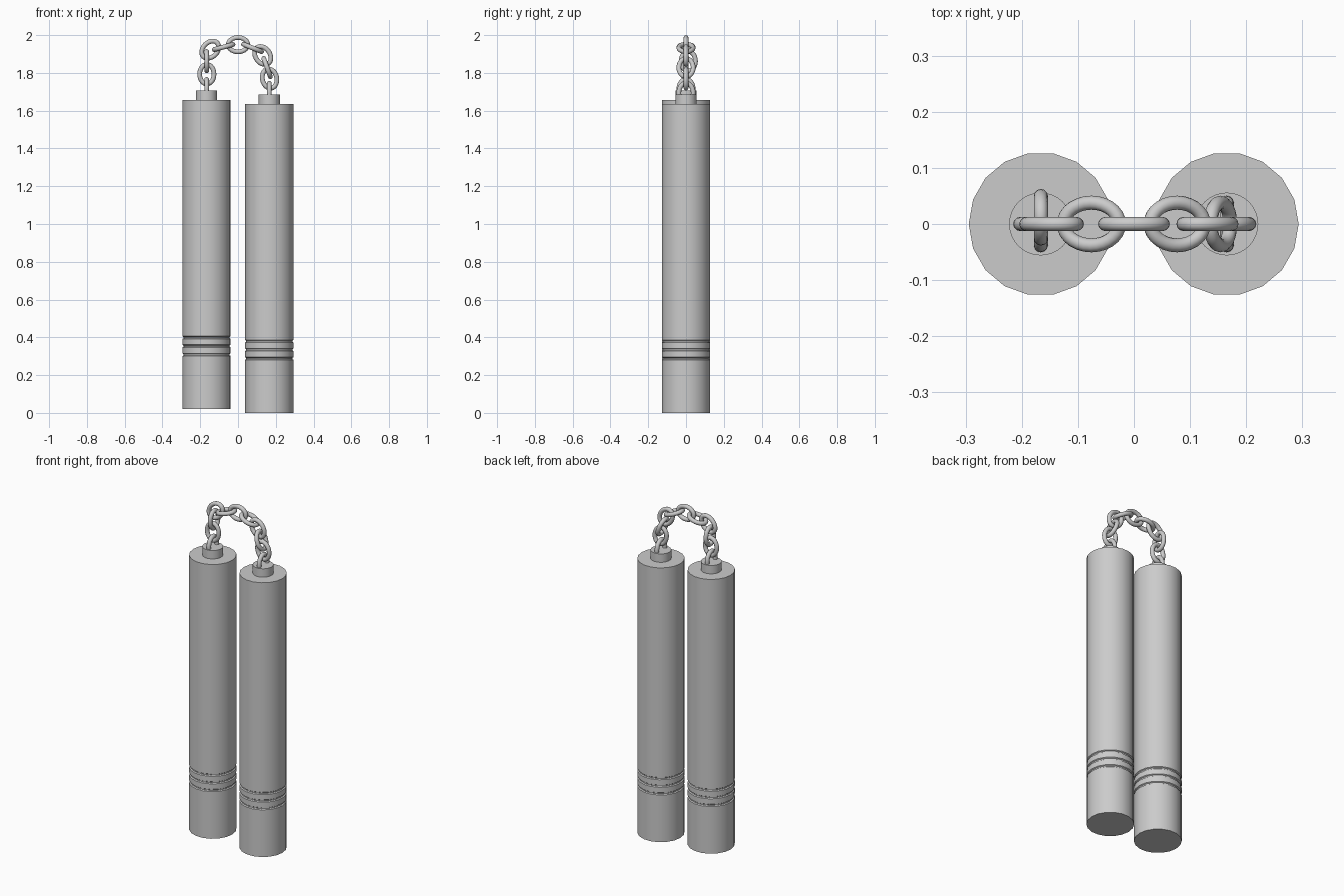
import bpy, bmesh
from math import cos, sin, pi, radians, hypot

if "Cube" in bpy.data.objects:
    bpy.data.objects.remove(bpy.data.objects["Cube"])


def lathe(name, profile, sides, x, z):
    """Revolve an (r, z) profile around the vertical axis and cap both ends."""
    bm = bmesh.new()
    rings = [[bm.verts.new((r * cos(2 * pi * i / sides), r * sin(2 * pi * i / sides), h))
              for i in range(sides)] for r, h in profile]
    for a, b in zip(rings, rings[1:]):
        for i in range(sides):
            j = (i + 1) % sides
            bm.faces.new((a[i], a[j], b[j], b[i]))
    bm.faces.new(rings[0][::-1])
    bm.faces.new(rings[-1])
    mesh = bpy.data.meshes.new(name)
    bm.to_mesh(mesh)
    bm.free()
    ob = bpy.data.objects.new(name, mesh)
    bpy.context.collection.objects.link(ob)
    ob.location = (x, 0, z)
    smooth(ob)


def smooth(ob):
    bpy.ops.object.select_all(action='DESELECT')
    ob.select_set(True)
    bpy.context.view_layer.objects.active = ob
    bpy.ops.object.shade_smooth_by_angle(angle=radians(35))


def chain_link(name, x, y, z, angle, upright):
    """Oval link; angle is its long axis in the front view, upright ones face the front."""
    bpy.ops.mesh.primitive_torus_add(major_radius=0.038, minor_radius=0.0125,
                                     major_segments=28, minor_segments=12)
    ob = bpy.context.object
    ob.name = name
    for v in ob.data.vertices:
        v.co.x += 0.0135 * v.co.x / hypot(v.co.x, v.co.y)
    ob.location = (x, y, z)
    ob.rotation_euler = (pi / 2 if upright else 0, -radians(angle), 0)
    smooth(ob)


# Handles: 18-sided sticks with three grip grooves, and a round chain cap
R = 0.128
LENGTH = 1.636
profile = [(R, 0)]
for g in (0.288, 0.334, 0.379):
    profile += [(R, g - 0.007), (R - 0.006, g - 0.003), (R - 0.006, g + 0.003), (R, g + 0.007)]
profile.append((R, LENGTH))
for side, x, z in (("left", -0.1665, 0.02), ("right", 0.1655, 0.0)):
    lathe(side + "_handle", profile, 18, x, z)
    lathe(side + "_chain_cap", [(0.056, LENGTH - 0.02), (0.056, LENGTH + 0.05)], 32, x, z)

# Chain: links alternate between facing the front and lying edge-on
links = [
    (-0.166, 0, 1.714, 90), (-0.165, 0, 1.793, 90), (-0.166, 0.012, 1.862, 90),
    (-0.147, 0, 1.923, 45), (-0.076, 0, 1.937, 15),
    (0.0, 0, 1.9495, 0),
    (0.077, 0, 1.932, -22), (0.131, 0, 1.892, -55), (0.154, 0, 1.828, -70),
    (0.167, 0, 1.770, -78), (0.1655, 0, 1.694, 90),
]
for i, (x, y, z, angle) in enumerate(links):
    chain_link(f"chain_link_{i + 1}", x, y, z, angle, i % 2 == 1)
